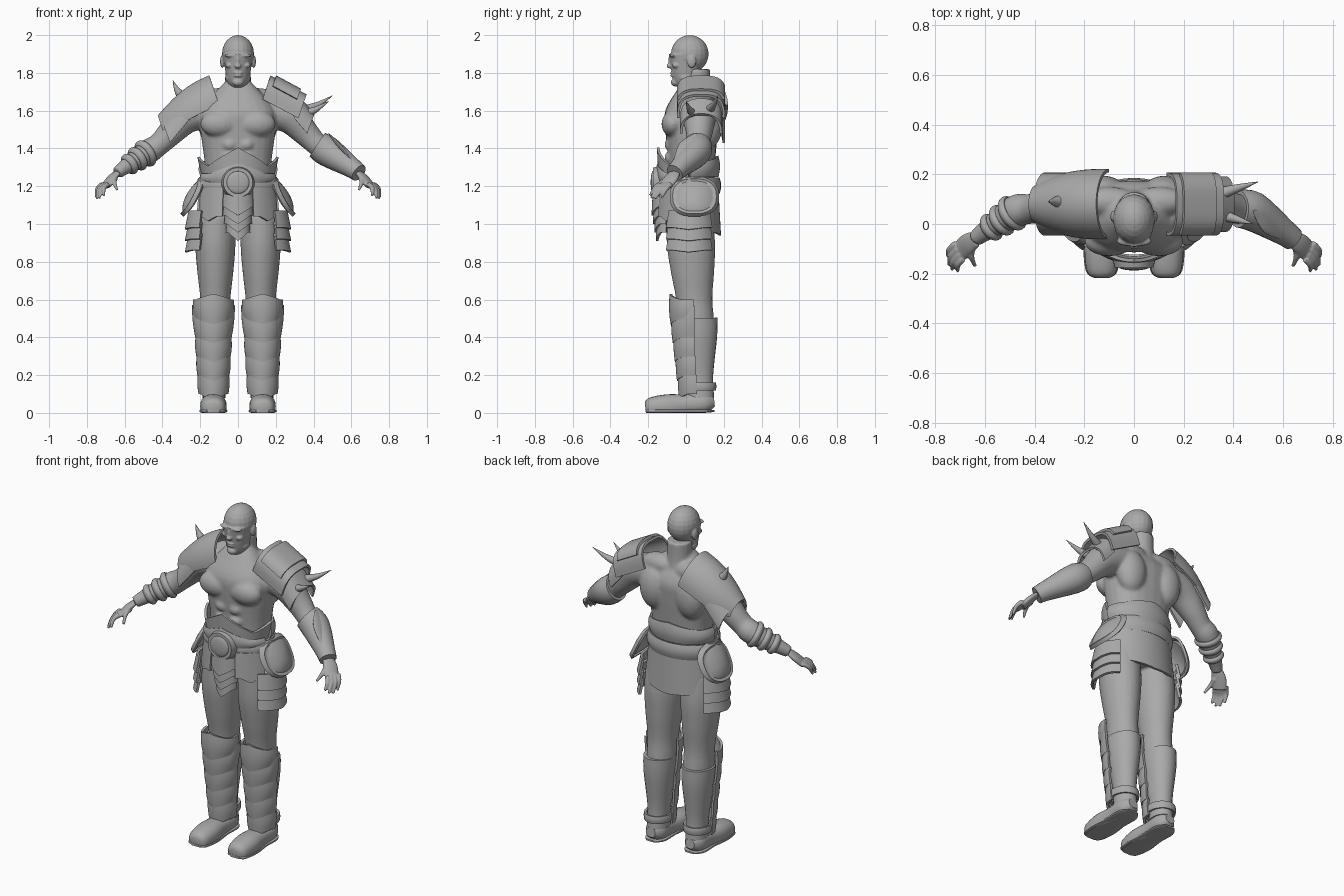
import bpy, bmesh
from math import sin, cos, pi, radians, copysign
from mathutils import Vector, Matrix

if "Cube" in bpy.data.objects:
    bpy.data.objects.remove(bpy.data.objects["Cube"], do_unlink=True)

color = (.4, .4, .4, 1)
grey = bpy.data.materials.new("plain_grey")
grey.use_nodes = True
grey.diffuse_color = color
grey.node_tree.nodes["Principled BSDF"].inputs["Base Color"].default_value = color
ACROSS, DEEP = Vector((1, 0, 0)), Vector((0, 1, 0))
SIDES = {"left": 1, "right": -1}


def power(value, exponent):
    return copysign(abs(value) ** exponent, value)


def loft(bm, rows, axis, ratio=1, boxy=1, side=1, count=24):
    """Smooth tube through rows of (x, y, z, radius); ratio scales the radius across the axis."""
    points = [Vector((side * x, y, z, r)) for x, y, z, r in rows]
    last = len(points) - 1
    fine = []
    for i in range(last):
        before, here, there, after = (points[min(max(i + k, 0), last)] for k in (-1, 0, 1, 2))
        enter, leave = (there - before) / 2, (after - here) / 2
        for step in range(4):
            t = step / 4
            ease = t * t * (3 - 2 * t)
            fine.append(here.lerp(there, ease) + enter * t * (1 - t) ** 2 - leave * t * t * (1 - t))
    fine.append(points[last])
    centers = [Vector(point[:3]) for point in fine]
    rings = []
    for i, center in enumerate(centers):
        tangent = (centers[min(i + 1, len(centers) - 1)] - centers[max(i - 1, 0)]).normalized()
        along = (axis - tangent * axis.dot(tangent)).normalized()
        across = tangent.cross(along) * ratio
        radius = max(fine[i][3], .001)
        ring = []
        for j in range(count):
            angle = 2 * pi * j / count
            spot = center + radius * (along * power(cos(angle), boxy) + across * power(sin(angle), boxy))
            spot.z = max(spot.z, 0)
            ring.append(bm.verts.new(spot))
        rings.append(ring)
    for low, high in zip(rings, rings[1:]):
        for j in range(count):
            k = (j + 1) % count
            bm.faces.new((low[j], low[k], high[k], high[j]))
    bm.faces.new(rings[0][::-1])
    bm.faces.new(rings[-1])


def column(bm, profile, x=0, y=0, lean=0, ratio=1, boxy=1):
    """Upright loft through (height, radius) pairs."""
    loft(bm, [(x, y + lean * z, z, r) for z, r in profile], ACROSS, ratio, boxy)


def ball(bm, center, size):
    bmesh.ops.create_uvsphere(bm, u_segments=20, v_segments=12, radius=1,
                              matrix=Matrix.Translation(center) @ Matrix.Diagonal((*size, 1)))


def pair(bm, center, size):
    """Two balls mirrored left and right."""
    for side in SIDES.values():
        ball(bm, (side * center[0], *center[1:]), size)


def finish(name, bm, thick=0, voxel=0, soften=0):
    bmesh.ops.remove_doubles(bm, verts=bm.verts, dist=.0001)
    bmesh.ops.recalc_face_normals(bm, faces=bm.faces)
    mesh = bpy.data.meshes.new(name)
    bm.to_mesh(mesh)
    bm.free()
    mesh.materials.append(grey)
    part = bpy.data.objects.new(name, mesh)
    bpy.context.collection.objects.link(part)
    if thick:
        solid = part.modifiers.new("Thickness", "SOLIDIFY")
        solid.thickness, solid.offset = thick, 0
    if voxel:
        merge = part.modifiers.new("Merge", "REMESH")
        merge.mode, merge.voxel_size = "VOXEL", voxel
        smooth = part.modifiers.new("Soften", "SMOOTH")
        smooth.factor, smooth.iterations = .5, soften
    bpy.ops.object.select_all(action="DESELECT")
    part.select_set(True)
    bpy.context.view_layer.objects.active = part
    bpy.ops.object.convert(target="MESH")
    bpy.ops.object.shade_smooth_by_angle(angle=pi if voxel else radians(40))


def sheet(name, surface, columns=32, rows=10):
    """Thick plate over surface(u, v) with u in -1..1 and v in 0..1."""
    bm = bmesh.new()
    grid = [[bm.verts.new(surface(2 * i / columns - 1, j / rows)) for i in range(columns + 1)]
            for j in range(rows + 1)]
    for low, high in zip(grid, grid[1:]):
        for i in range(columns):
            bm.faces.new((low[i], low[i + 1], high[i + 1], high[i]))
    finish(name, bm, thick=.014)


def band(name, z, height, r, half, facing=0, x=0, y=.02, depth=1, side=1,
         tip=0, drop=0, wing=0, flare=0, bulge=0):
    """Curved plate around an upright axis, with a pointed middle and raised ends."""
    def surface(u, v):
        angle = radians(facing + half * u)
        peak, end = max(0, 1 - abs(u) * 1.6), max(0, abs(u) * 2.5 - 1.5)
        k = r * (1 + flare * (1 - v) + bulge * sin(pi * v) + 2 * wing * end * v)
        bottom, top = z - drop * peak, z + height + tip * peak + wing * end
        return Vector((side * (x + k * sin(angle)), y - k * depth * cos(angle), bottom + (top - bottom) * v))
    sheet(name, surface)


def arch(name, side, inner, outer, width, drop, taper=0, bow=0, boxy=1, reach=90):
    """Shoulder plate bent over the arm, running from inner to outer (x, z)."""
    def surface(u, v):
        x, z = Vector(inner).lerp(Vector(outer), v)
        angle, size = radians(reach * u), 1 - taper * v ** 3
        fall = drop * size * (1 - power(cos(angle), boxy))
        return Vector((side * (x - fall / 3), .08 + width * size * power(sin(angle), boxy),
                       z + bow * sin(pi * v) - fall))
    sheet(name, surface)


def horn(name, base, tip, side=1):
    base, tip = Vector(base), Vector(tip)
    middle = base.lerp(tip, .5) - Vector((0, 0, .01))
    bm = bmesh.new()
    loft(bm, [(*base, .026), (*middle, .016), (*tip, .001)], DEEP, side=side)
    finish(name, bm)


# Bare torso, neck and arms merged into one skin
arm = [(.15, .07, 1.6, .09), (.27, .07, 1.57, .09), (.36, .07, 1.48, .07), (.42, .06, 1.42, .06),
       (.48, .05, 1.38, .065), (.6, -.03, 1.3, .04), (.64, -.06, 1.27, .033)]
body = bmesh.new()
column(body, [(1.1, .18), (1.3, .175), (1.5, .2), (1.6, .2), (1.7, .12), (1.75, .07)], y=.03, ratio=.7, boxy=.85)
column(body, [(1.65, .08), (1.72, .07), (1.82, .068)], y=.06)
pair(body, (.1, -.07, 1.53), (.1, .06, .07))
pair(body, (.12, .12, 1.53), (.09, .075, .13))
pair(body, (.1, .09, 1.66), (.12, .06, .06))
for z in (1.35, 1.42):
    pair(body, (.045, -.08, z), (.042, .035, .034))
for side in SIDES.values():
    loft(body, arm, DEEP, side=side)
finish("bare_body", body, voxel=.009, soften=5)

# Head: skull, jaw, nose, lips, chin, brows, cheeks, ears and eyes
head = bmesh.new()
ball(head, (0, .02, 1.9), (.085, .1, .1))
column(head, [(1.72, .035), (1.75, .055), (1.8, .066), (1.9, .08)], ratio=1.15)
ball(head, (0, -.08, 1.865), (.011, .014, .035))
ball(head, (0, -.088, 1.837), (.018, .015, .013))
ball(head, (0, -.07, 1.8), (.026, .014, .007))
ball(head, (0, -.07, 1.785), (.024, .013, .007))
ball(head, (0, -.055, 1.75), (.03, .025, .022))
pair(head, (.034, -.068, 1.892), (.036, .019, .011))
pair(head, (.045, -.05, 1.84), (.022, .024, .016))
pair(head, (.048, 0, 1.775), (.02, .035, .025))
pair(head, (.083, .03, 1.86), (.012, .024, .034))
pair(head, (.033, -.064, 1.87), (.013, .011, .009))
finish("head", head, voxel=.0045, soften=3)

# Hands: a palm, four fanned fingers and a thumb
first_knuckle, last_knuckle = Vector((.69, -.14, 1.21)), Vector((.72, -.08, 1.21))
first_tip, last_tip = Vector((.71, -.19, 1.15)), Vector((.75, -.13, 1.14))
for name, side in SIDES.items():
    hand = bmesh.new()
    loft(hand, [arm[-1], (.67, -.08, 1.24, .042), (.7, -.11, 1.2, .04)], Vector((side, 2, 0)), ratio=.45, side=side)
    fingers = [(Vector((.65, -.09, 1.24)), Vector((.64, -.17, 1.18)))]
    for i in range(4):
        spread = Vector((.1, -.15, -.1)) * sin(pi * i / 3) / 9
        fingers.append((first_knuckle.lerp(last_knuckle, i / 3), first_tip.lerp(last_tip, i / 3) + spread))
    for root, tip in fingers:
        bend = root.lerp(tip, .5) + Vector((.01, 0, .01))
        loft(hand, [(*root, .014), (*bend, .012), (*tip, .007)], DEEP, side=side, count=12)
    finish(name + "_hand", hand, voxel=.005, soften=2)

# Trousers: hips and both legs, leaning back toward the calf
trousers = bmesh.new()
column(trousers, [(1, .14), (1.1, .195), (1.2, .185)], y=.02, ratio=.68)
for side in SIDES.values():
    column(trousers, [(1.05, .1), (.9, .107), (.75, .096), (.6, .08), (.45, .08), (.2, .055)],
           x=side * .12, y=.08, lean=-.06, ratio=1.2)
finish("trousers", trousers, voxel=.009, soften=5)

outline = ((.15, .03), (.1, .06), (0, .06), (-.1, .07), (-.19, .06), (-.215, .035))
for name, side in SIDES.items():
    # Boots
    shaft = bmesh.new()
    column(shaft, [(.5, .088), (.4, .084), (.2, .06), (.08, .06)], x=side * .127, y=.08, lean=-.04, ratio=1.2)
    finish(name + "_boot_shaft", shaft)
    foot, sole = bmesh.new(), bmesh.new()
    loft(foot, [(.13, y, .045 + y / 10, r) for y, r in outline], ACROSS, ratio=.9, boxy=.85, side=side)
    loft(sole, [(.13, y, .01, r * 1.06) for y, r in outline], ACROSS, ratio=.15, boxy=.6, side=side)
    finish(name + "_boot_foot", foot)
    finish(name + "_boot_sole", sole)

    # Overlapping leg plates from knee to ankle
    for i, part in enumerate(("knee", "winged", "upper_shin", "lower_shin", "ankle")):
        band(f"{name}_{part}_plate", z=.5 - i / 10, height=.1, r=.1 - .006 * i, half=95, x=.13,
             y=.03 + .005 * i, depth=1.1, side=side, tip=.03, drop=.03,
             wing=.07 if part == "winged" else 0, bulge=.05, flare=-.05)
    band(name + "_ankle_strap", z=.12, height=.04, r=.07, half=180, x=.13, y=.07, depth=1.15, side=side, bulge=.04)

    # Skirt flap, layered thigh plates and domed hip shield
    band(name + "_front_flap", z=1.04, height=.15, r=.205, half=24, facing=46, depth=.8, side=side, drop=.025, flare=.06)
    for i in range(3):
        band(f"{name}_thigh_plate_{i}", z=.98 - .06 * i, height=.09, r=.14, half=55, facing=88, x=.115,
             depth=.9, side=side, drop=.01, flare=.14)

    def shield(u, v):
        forward, up = v * power(sin(pi * u), .8) / 8, v * power(cos(pi * u), .8) / 10
        rim = .012 if .8 < v < 1 else 0
        return Vector((side * (.27 + rim - up / 2 - .035 * v * v - 1.6 * forward ** 2), .045 + forward, 1.145 + up))
    sheet(name + "_hip_shield", shield)

# Back skirt and belt layers
band("back_skirt", z=.96, height=.24, r=.2, half=85, facing=180, depth=.72, drop=.02, flare=.1)
band("belt", z=1.16, height=.085, r=.2, half=180, depth=.75, bulge=.06)
band("waist_roll", z=1.25, height=.08, r=.19, half=90, facing=180, depth=.76, tip=.03, bulge=.06)
band("waist_plate", z=1.23, height=.075, r=.19, half=88, depth=.88, tip=.1, wing=.05, flare=-.06)
band("waist_trim", z=1.22, height=.045, r=.195, half=75, depth=.85, tip=.055, bulge=.04)

# Round buckle with a domed centre
buckle = bmesh.new()
center = Vector((0, -.155, 1.22))
bmesh.ops.create_cone(buckle, cap_ends=True, segments=32, radius1=.088, radius2=.078, depth=.04,
                      matrix=Matrix.Translation(center) @ Matrix.Rotation(pi / 2, 4, "X"))
ball(buckle, center - DEEP * .02, (.06, .012, .06))
finish("buckle", buckle)

# Hanging chevron scales
for i in range(4):
    band(f"loin_scale_{i}", z=1.09 - .045 * i, height=.065, r=.078 - .008 * i, half=85, y=-.1,
         depth=.9, drop=.045, flare=.08)

# Domed right shoulder with a horn, squared left shoulder with a panel and spikes
arch("right_shoulder_dome", -1, (.15, 1.78), (.42, 1.57), width=.135, drop=.15, taper=.5, bow=.03)
arch("right_shoulder_lower_plate", -1, (.3, 1.67), (.4, 1.55), width=.12, drop=.12)
horn("right_shoulder_horn", (.3, .09, 1.68), (.345, .09, 1.76), side=-1)
arch("left_shoulder_plate", 1, (.17, 1.78), (.36, 1.68), width=.12, drop=.12, boxy=.65)
arch("left_shoulder_panel", 1, (.2, 1.78), (.33, 1.71), width=.125, drop=.1, boxy=.65, reach=70)
arch("left_shoulder_lower_plate", 1, (.33, 1.66), (.4, 1.58), width=.105, drop=.1, boxy=.8)
horn("back_shoulder_spike", (.34, .12, 1.6), (.5, .17, 1.68))
horn("front_shoulder_spike", (.34, .04, 1.58), (.48, 0, 1.65))

# Left bracer with a pointed guard, right forearm wraps
bracer, guard = bmesh.new(), bmesh.new()
loft(bracer, [(x, y, z, r + .015) for x, y, z, r in arm[3:]], DEEP)
finish("left_bracer", bracer)
loft(guard, [(.48, .05, 1.48, .005), (.54, .01, 1.41, .05), (.62, -.05, 1.32, .02)], DEEP, ratio=.25)
finish("left_bracer_guard", guard)
for i in range(3):
    wrap = bmesh.new()
    rows = []
    for step in range(-2, 3):
        x, y, z, r = Vector(arm[4]).lerp(Vector(arm[5]), .1 + .35 * i + .06 * step)
        rows.append((x, y, z, r + .014 - .003 * step * step))
    loft(wrap, rows, DEEP, side=-1)
    finish(f"right_forearm_wrap_{i}", wrap)
